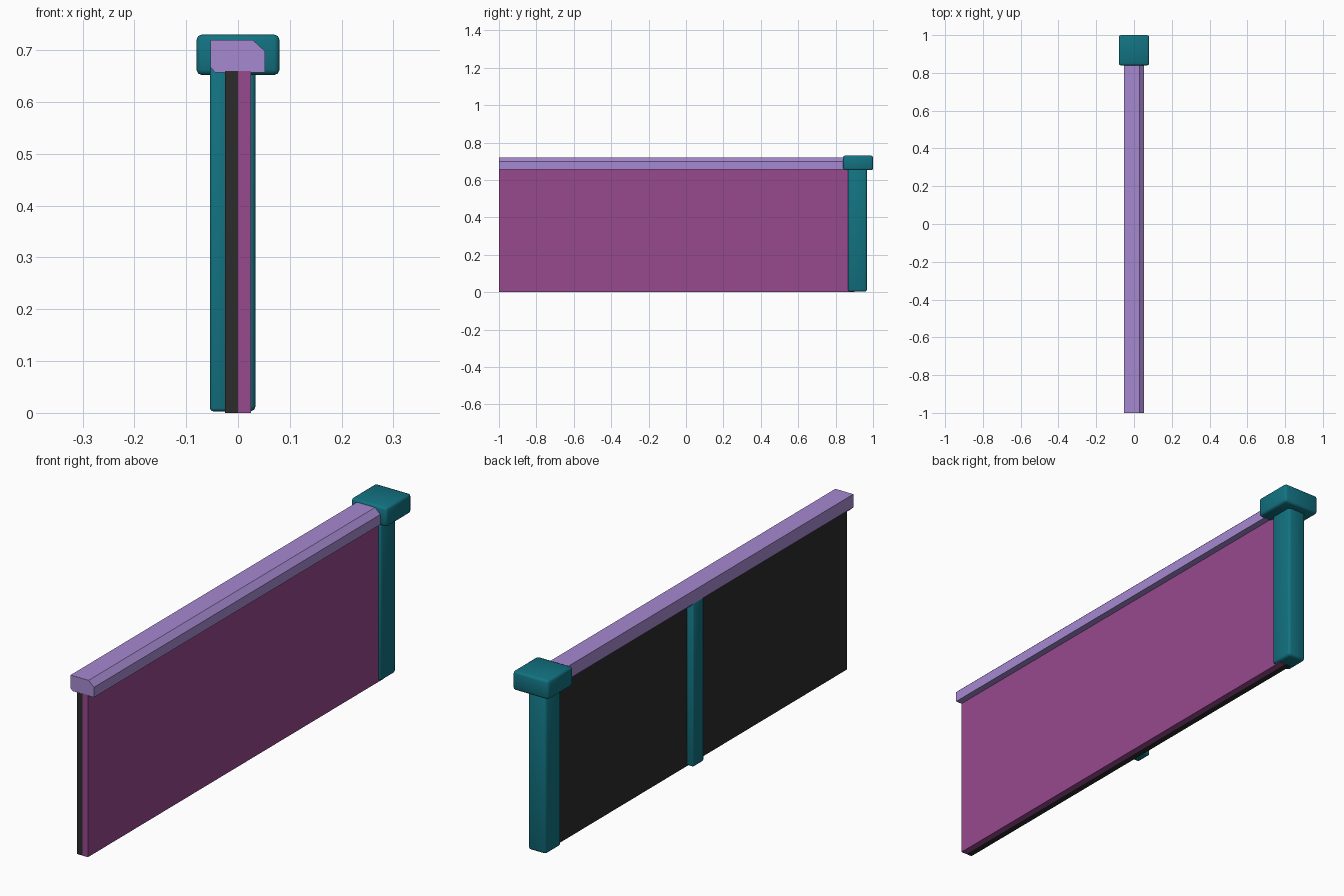
import bpy
import bmesh
import math

if "Cube" in bpy.data.objects:
    bpy.data.objects.remove(bpy.data.objects["Cube"])


def material(name, rgb):
    m = bpy.data.materials.new(name)
    m.diffuse_color = (*rgb, 1)
    m.use_nodes = True
    m.node_tree.nodes["Principled BSDF"].inputs["Base Color"].default_value = m.diffuse_color
    return m


TEAL = material("teal", (0.006, 0.17, 0.22))
MAGENTA = material("magenta", (0.31, 0.065, 0.27))
LAVENDER = material("lavender", (0.38, 0.25, 0.63))
DARK = material("dark", (0.025, 0.025, 0.025))


def add_object(name, bm, mat):
    bmesh.ops.recalc_face_normals(bm, faces=bm.faces)
    mesh = bpy.data.meshes.new(name)
    bm.to_mesh(mesh)
    bm.free()
    mesh.materials.append(mat)
    ob = bpy.data.objects.new(name, mesh)
    bpy.context.collection.objects.link(ob)
    return ob


def box(name, xs, ys, zs, mat, bevel=0.0):
    bm = bmesh.new()
    bmesh.ops.create_cube(bm, size=1)
    for v in bm.verts:
        for i, (lo, hi) in enumerate((xs, ys, zs)):
            v.co[i] = hi if v.co[i] > 0 else lo
    ob = add_object(name, bm, mat)
    if bevel:
        mod = ob.modifiers.new("rounded_edges", "BEVEL")
        mod.width = bevel
        mod.segments = 2
        bpy.ops.object.select_all(action="DESELECT")
        ob.select_set(True)
        bpy.context.view_layer.objects.active = ob
        bpy.ops.object.modifier_apply(modifier=mod.name)
        bpy.ops.object.shade_smooth_by_angle(angle=math.radians(50))
    return ob


def extrude_y(name, profile, y0, y1, mat):
    bm = bmesh.new()
    face = bm.faces.new([bm.verts.new((x, y0, z)) for x, z in profile])
    new = bmesh.ops.extrude_face_region(bm, geom=[face])["geom"]
    verts = [g for g in new if isinstance(g, bmesh.types.BMVert)]
    bmesh.ops.translate(bm, verts=verts, vec=(0, y1 - y0, 0))
    return add_object(name, bm, mat)


# Two-layer wall panel
box("outer_panel", (0, 0.025), (-1, 0.9), (0, 0.66), MAGENTA)
box("inner_panel", (-0.025, 0), (-1, 0.9), (0, 0.66), DARK)

# Top rail with chamfered edges
rail = [(-0.053, 0.72), (0.028, 0.72), (0.052, 0.698), (0.052, 0.657),
        (-0.044, 0.657), (-0.053, 0.667)]
extrude_y("top_rail", rail, -1, 0.9, LAVENDER)

# End post, its cap, and the stiffener on the inner side
box("end_post", (-0.046, 0.034), (0.867, 0.967), (0.003, 0.67), TEAL, 0.01)
box("post_cap", (-0.08, 0.08), (0.84, 1.0), (0.652, 0.73), TEAL, 0.01)
box("middle_stiffener", (-0.054, -0.015), (-0.038, 0.03), (0.003, 0.67), TEAL, 0.006)
